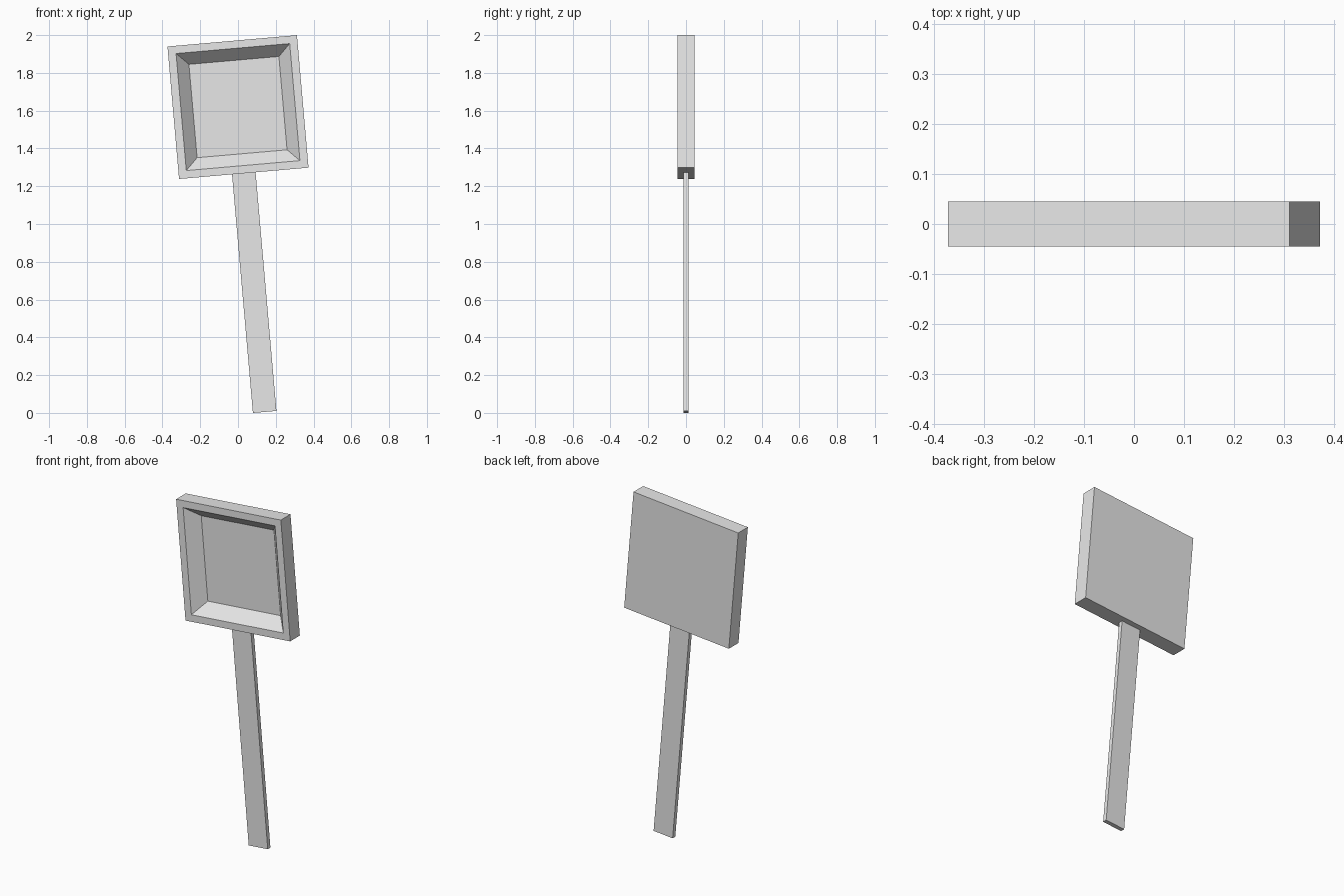
import bpy
import bmesh
from math import radians
from mathutils import Matrix

cube = bpy.data.objects.get("Cube")
if cube:
    bpy.data.objects.remove(cube, do_unlink=True)

grey = bpy.data.materials.new("light_grey")
grey.use_nodes = True
grey.diffuse_color = (0.8, 0.8, 0.8, 1)
grey.node_tree.nodes["Principled BSDF"].inputs["Base Color"].default_value = (0.8, 0.8, 0.8, 1)

# The whole model leans sideways about the middle of its head
LEAN = Matrix.Translation((0, 0, 1.619)) @ Matrix.Rotation(radians(-5), 4, 'Y')
HALF_W, HALF_H, HALF_D = 0.344, 0.352, 0.045


def add_object(name, bm):
    bmesh.ops.recalc_face_normals(bm, faces=bm.faces[:])
    mesh = bpy.data.meshes.new(name)
    bm.to_mesh(mesh)
    bm.free()
    mesh.materials.append(grey)
    obj = bpy.data.objects.new(name, mesh)
    obj.matrix_world = LEAN
    bpy.context.collection.objects.link(obj)


def ring(bm, half_w, half_h, y):
    corners = ((-1, -1), (1, -1), (1, 1), (-1, 1))
    return [bm.verts.new((sx * half_w, y, sz * half_h)) for sx, sz in corners]


# Head: a shallow tray built from four rings, back to recessed floor
bm = bmesh.new()
rings = [ring(bm, HALF_W, HALF_H, HALF_D),
         ring(bm, HALF_W, HALF_H, -HALF_D),
         ring(bm, 0.302, 0.311, -HALF_D),
         ring(bm, 0.239, 0.248, 0.027)]
for a, b in zip(rings, rings[1:]):
    for i in range(4):
        j = (i + 1) % 4
        bm.faces.new((a[i], a[j], b[j], b[i]))
bm.faces.new(rings[0])
bm.faces.new(rings[-1])
add_object("tray_head", bm)

# Handle: a thin flat bar below the head
top, bottom = -HALF_H, -1.62
bm = bmesh.new()
bmesh.ops.create_cube(bm, size=1)
bmesh.ops.scale(bm, vec=(0.125, 0.025, top - bottom), verts=bm.verts)
bmesh.ops.translate(bm, vec=(0, 0, (top + bottom) / 2), verts=bm.verts)
add_object("handle", bm)
